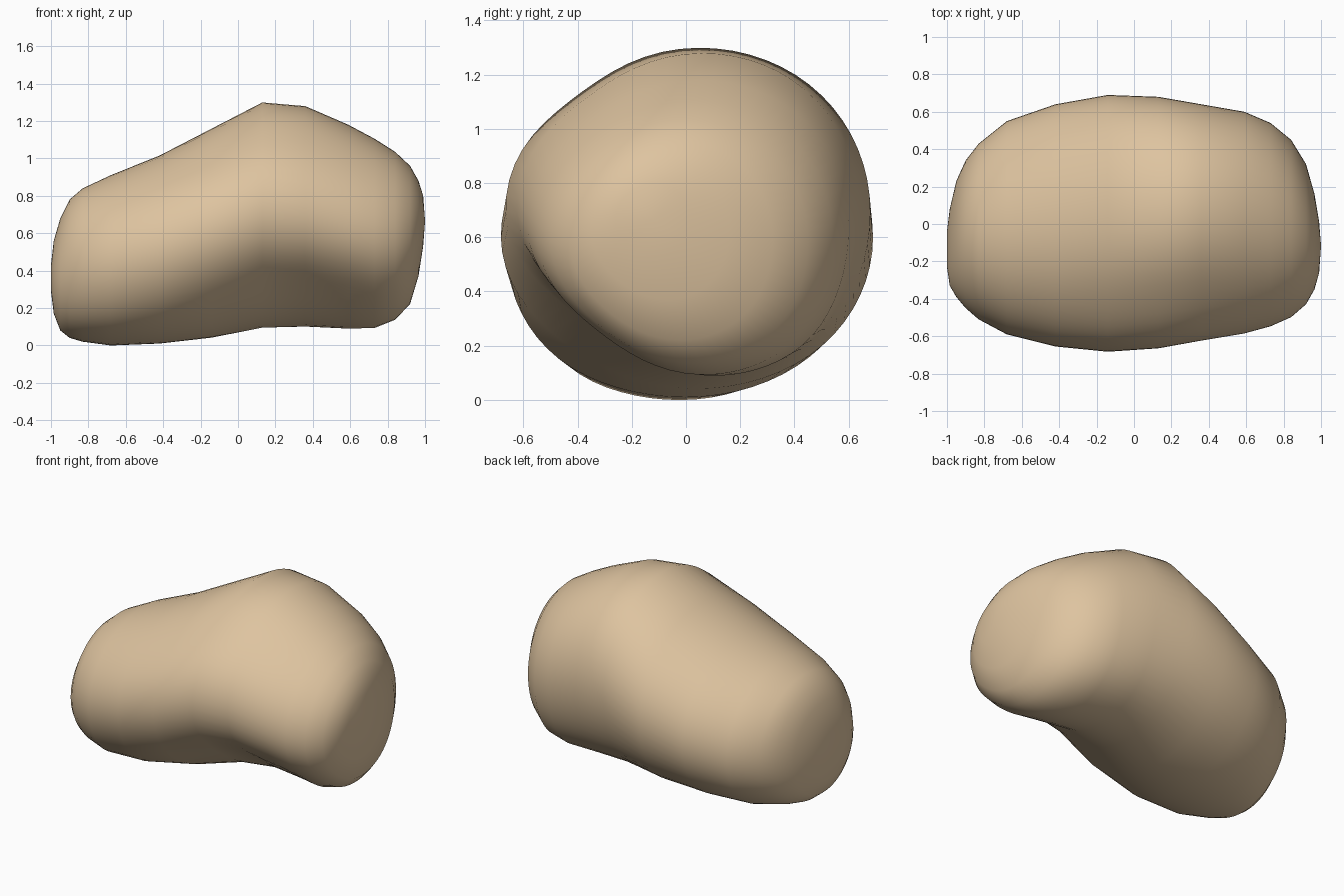
import bpy, bmesh, math

if "Cube" in bpy.data.objects:
    bpy.data.objects.remove(bpy.data.objects["Cube"])

# Cross-sections along the body: x, front y, back y, bottom z, top z
SECTIONS = [
    (-1.00, -0.23, -0.04, 0.29, 0.43),
    (-0.985, -0.33, 0.08, 0.17, 0.56),
    (-0.95, -0.39, 0.23, 0.08, 0.68),
    (-0.90, -0.45, 0.34, 0.04, 0.78),
    (-0.83, -0.51, 0.43, 0.02, 0.84),
    (-0.68, -0.59, 0.55, 0.00, 0.91),
    (-0.42, -0.655, 0.64, 0.01, 1.015),
    (-0.14, -0.685, 0.69, 0.04, 1.16),
    (0.13, -0.67, 0.68, 0.09, 1.30),
    (0.36, -0.63, 0.64, 0.095, 1.28),
    (0.59, -0.59, 0.60, 0.085, 1.18),
    (0.73, -0.55, 0.54, 0.09, 1.105),
    (0.84, -0.50, 0.45, 0.135, 1.035),
    (0.92, -0.43, 0.32, 0.22, 0.96),
    (0.965, -0.35, 0.16, 0.37, 0.88),
    (0.99, -0.26, 0.01, 0.53, 0.80),
]
SIDES = 64


def bump(value, centre, width):
    return math.exp(-((value - centre) / width) ** 2)


def ring_point(x, y0, y1, z0, z1, a):
    # ellipse, hollowed at the lower front, eased at the upper front, full at the lower back
    k = 1 - 0.13 * bump(x, 0.38, 0.45) * bump(a, math.radians(226), 0.5)
    k += 0.03 * bump(x, -0.6, 0.3) * bump(a, math.radians(228), 0.4)
    k -= 0.05 * bump(x, 0.15, 0.5) * bump(a, math.radians(132), 0.4)
    k += 0.02 * bump(x, 0.4, 0.5) * bump(a, math.radians(312), 0.4)
    # the crown and underside lean slightly to the back
    s = math.sin(a)
    lean = bump(x, 0.4, 0.5) * s * s * (0.05 if s > 0 else 0.08)
    return (x, (y0 + y1) / 2 + k * (y1 - y0) / 2 * math.cos(a) + lean,
            (z0 + z1) / 2 + k * (z1 - z0) / 2 * s)


# Lofted body
bm = bmesh.new()
rings = [[bm.verts.new(ring_point(*s, 2 * math.pi * i / SIDES)) for i in range(SIDES)]
         for s in SECTIONS]
for r, q in zip(rings, rings[1:]):
    for i in range(SIDES):
        j = (i + 1) % SIDES
        bm.faces.new((r[i], r[j], q[j], q[i]))

# End caps
for ring, x in ((rings[0], -1.0), (rings[-1], 1.0)):
    n = len(ring)
    c = bm.verts.new((x, sum(v.co.y for v in ring) / n, sum(v.co.z for v in ring) / n))
    for i in range(n):
        bm.faces.new((ring[i], ring[(i + 1) % n], c))
bmesh.ops.recalc_face_normals(bm, faces=bm.faces[:])
for f in bm.faces:
    f.smooth = True

mesh = bpy.data.meshes.new("bean_body")
bm.to_mesh(mesh)
bm.free()
body = bpy.data.objects.new("bean_body", mesh)
bpy.context.collection.objects.link(body)

# Tan colour
tan = bpy.data.materials.new("tan")
tan.diffuse_color = (0.73, 0.55, 0.35, 1)
tan.use_nodes = True
tan.node_tree.nodes["Principled BSDF"].inputs["Base Color"].default_value = tan.diffuse_color
mesh.materials.append(tan)
